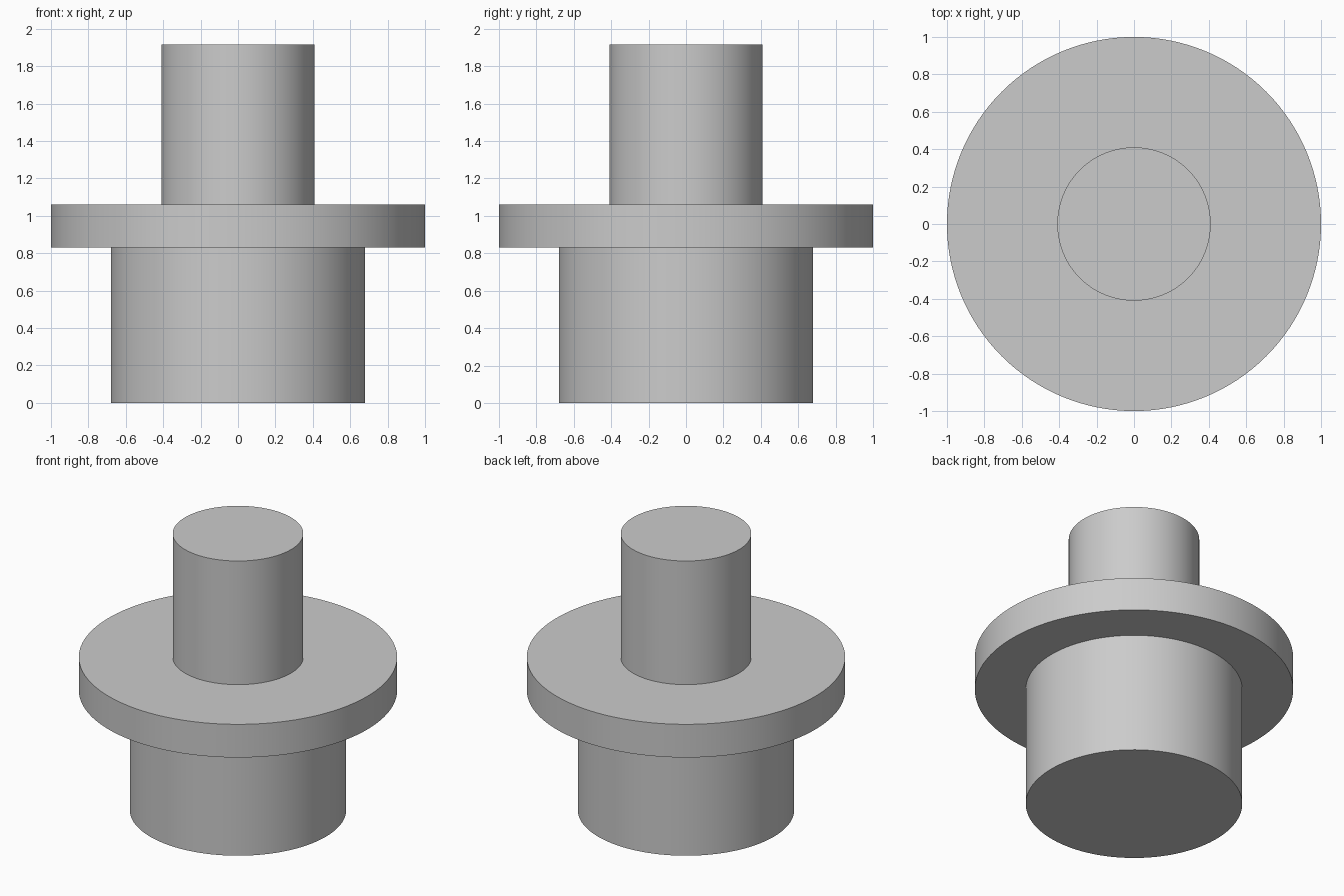
import bpy, bmesh, math

cube = bpy.data.objects.get("Cube")
if cube:
    bpy.data.objects.remove(cube, do_unlink=True)

SEGMENTS = 128

# Plain grey metal
grey = bpy.data.materials.new("grey metal")
grey.use_nodes = True
colour = (0.6, 0.6, 0.6, 1)
grey.diffuse_color = colour
grey.node_tree.nodes["Principled BSDF"].inputs["Base Color"].default_value = colour


def turned_solid(name, profile):
    """Spin a (radius, height) profile about z and cap both ends."""
    bm = bmesh.new()
    verts = [bm.verts.new((r, 0, z)) for r, z in profile]
    edges = [bm.edges.new(pair) for pair in zip(verts, verts[1:])]
    bmesh.ops.spin(bm, geom=verts + edges, cent=(0, 0, 0), axis=(0, 0, 1),
                   angle=math.tau, steps=SEGMENTS, use_duplicate=False)
    bmesh.ops.remove_doubles(bm, verts=bm.verts[:], dist=0.0001)
    bmesh.ops.holes_fill(bm, edges=bm.edges[:], sides=0)
    bmesh.ops.recalc_face_normals(bm, faces=bm.faces[:])
    mesh = bpy.data.meshes.new(name)
    bm.to_mesh(mesh)
    bm.free()
    mesh.materials.append(grey)
    obj = bpy.data.objects.new(name, mesh)
    bpy.context.collection.objects.link(obj)
    bpy.ops.object.select_all(action='DESELECT')
    obj.select_set(True)
    bpy.context.view_layer.objects.active = obj
    bpy.ops.object.shade_smooth_by_angle(angle=math.radians(30))
    return obj


# Wide base, flange and narrow shaft as one turned piece
base_radius, flange_radius, shaft_radius = 0.68, 1.0, 0.41
flange_bottom, flange_top, shaft_top = 0.83, 1.06, 1.917

turned_solid("flanged_shaft", [
    (base_radius, 0), (base_radius, flange_bottom),
    (flange_radius, flange_bottom), (flange_radius, flange_top),
    (shaft_radius, flange_top), (shaft_radius, shaft_top),
])
